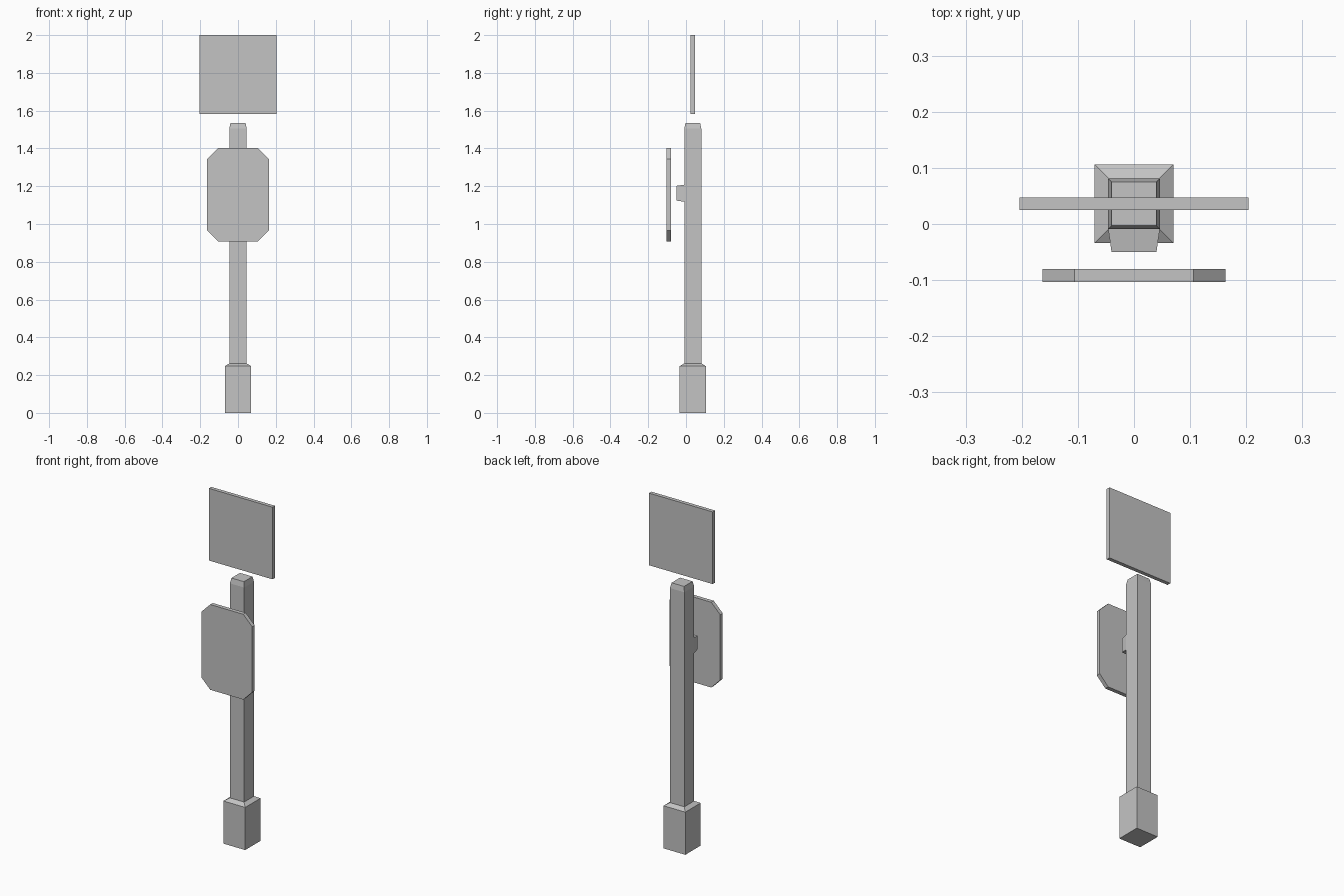
import bpy
import bmesh
from mathutils import Matrix

cube = bpy.data.objects.get("Cube")
if cube:
    bpy.data.objects.remove(cube, do_unlink=True)

grey = bpy.data.materials.new("plain grey")
grey.use_nodes = True
colour = (0.55, 0.55, 0.55, 1)
grey.diffuse_color = colour
grey.node_tree.nodes["Principled BSDF"].inputs["Base Color"].default_value = colour


def loft(name, rings, place=None):
    """Join matching rings of points into a closed solid."""
    bm = bmesh.new()
    loops = [[bm.verts.new(p) for p in ring] for ring in rings]
    for low, high in zip(loops, loops[1:]):
        for i in range(len(low)):
            j = (i + 1) % len(low)
            bm.faces.new((low[i], low[j], high[j], high[i]))
    bm.faces.new(loops[0][::-1])
    bm.faces.new(loops[-1])
    if place:
        bm.transform(place)
    bmesh.ops.recalc_face_normals(bm, faces=bm.faces)
    mesh = bpy.data.meshes.new(name)
    bm.to_mesh(mesh)
    bm.free()
    mesh.materials.append(grey)
    obj = bpy.data.objects.new(name, mesh)
    bpy.context.collection.objects.link(obj)
    return obj


def rect(half_x, half_y, z):
    return [(-half_x, -half_y, z), (half_x, -half_y, z),
            (half_x, half_y, z), (-half_x, half_y, z)]


def panel(half_x, half_y, cut, z):
    """Rectangle with clipped corners."""
    a, b = half_x - cut, half_y - cut
    return [(-a, -half_y, z), (a, -half_y, z), (half_x, -b, z), (half_x, b, z),
            (a, half_y, z), (-a, half_y, z), (-half_x, b, z), (-half_x, -b, z)]


POST_Y = 0.036
centre = Matrix.Translation((0, POST_Y, 0))
# Turns local z towards the front (-y) and local y upwards
upright = Matrix(((1, 0, 0, 0), (0, 0, -1, 0), (0, 1, 0, 0), (0, 0, 0, 1)))

# Footing with sloped shoulder
loft("footing", [rect(0.07, 0.07, 0), rect(0.07, 0.07, 0.247),
                 rect(0.046, 0.046, 0.262)], centre)

# Square post with chamfered top
loft("post", [rect(0.046, 0.045, 0.255), rect(0.046, 0.045, 1.505),
              rect(0.04, 0.039, 1.535)], centre)

# Tapered bracket on the front of the post
loft("bracket", [rect(0.046, 0.045, 0), rect(0.04, 0.039, 0.041)],
     Matrix.Translation((0, -0.009, 1.163)) @ upright)

# Clipped-corner sign in front of the bracket
loft("front_sign", [panel(0.163, 0.247, 0.057, 0), panel(0.163, 0.247, 0.057, 0.023)],
     Matrix.Translation((0, -0.08, 1.155)) @ upright)

# Flat sign above the post
loft("upper_sign", [rect(0.204, 0.209, 0), rect(0.204, 0.209, 0.022)],
     Matrix.Translation((0, 0.047, 1.791)) @ upright)
